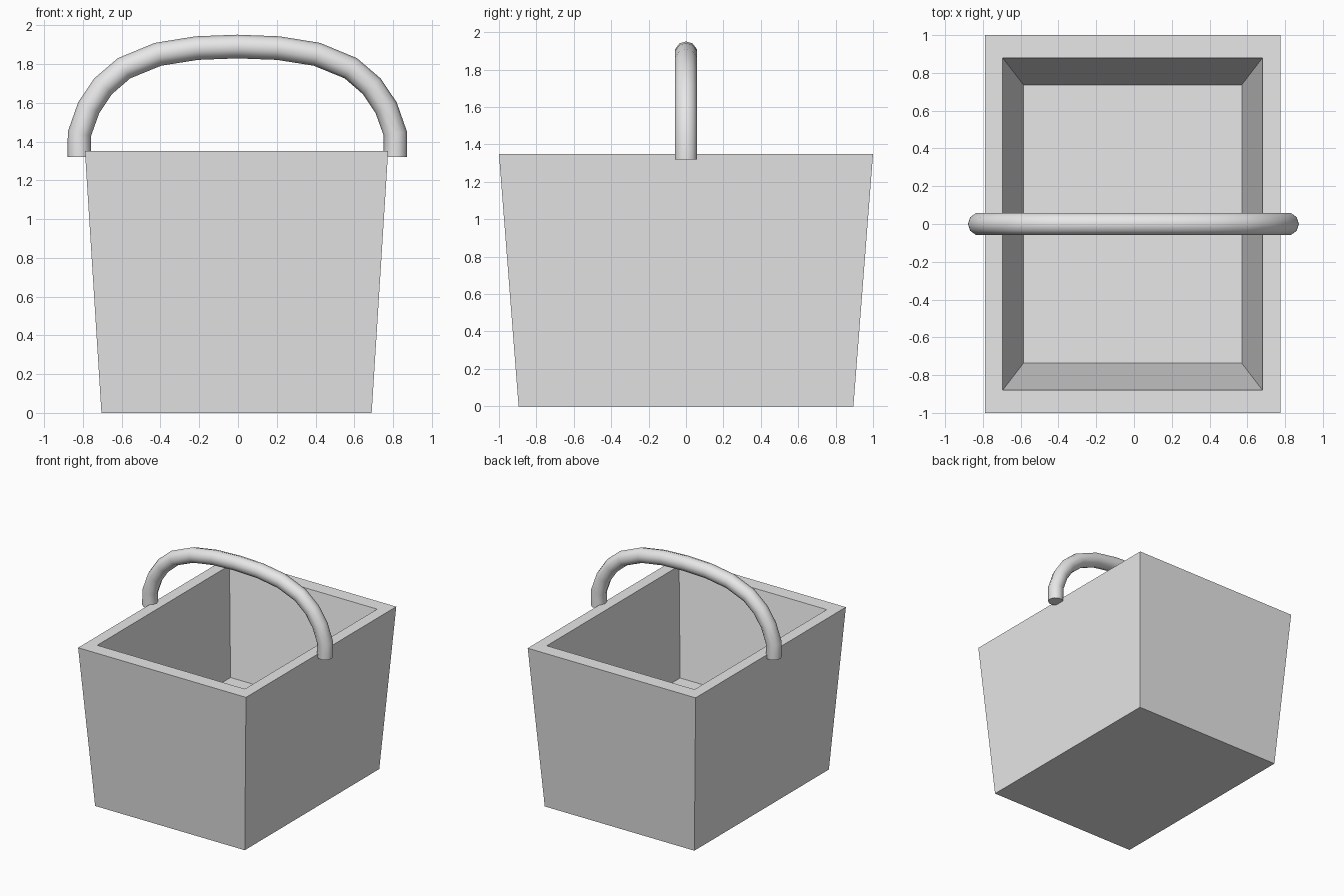
import bpy, bmesh, math

default = bpy.data.objects.get("Cube")
if default:
    bpy.data.objects.remove(default, do_unlink=True)

grey = bpy.data.materials.new("light grey")
grey.use_nodes = True
grey.diffuse_color = (0.8, 0.8, 0.8, 1)
grey.node_tree.nodes["Principled BSDF"].inputs["Base Color"].default_value = (0.8, 0.8, 0.8, 1)

# Tapered bucket: rectangular loops bridged from the base, over the rim, down to the raised floor
CENTRE_X = -0.0075
loops = [  # half width, half depth, height
    (0.697, 0.895, 0.0),
    (0.782, 1.0, 1.35),
    (0.688, 0.88, 1.35),
    (0.578, 0.737, 0.49),
]
bm = bmesh.new()
rings = [[bm.verts.new((CENTRE_X + sx * w, sy * d, z))
          for sx, sy in ((-1, -1), (1, -1), (1, 1), (-1, 1))] for w, d, z in loops]
for lower, upper in zip(rings, rings[1:]):
    for i in range(4):
        j = (i + 1) % 4
        bm.faces.new((lower[i], lower[j], upper[j], upper[i]))
bm.faces.new(rings[0][::-1])
bm.faces.new(rings[-1])
bmesh.ops.recalc_face_normals(bm, faces=bm.faces)
mesh = bpy.data.meshes.new("bucket")
bm.to_mesh(mesh)
bm.free()
mesh.materials.append(grey)
bucket = bpy.data.objects.new("bucket", mesh)
bpy.context.collection.objects.link(bucket)

# Arched handle: round tube along a mirrored half path
half = [(0.815, 1.32), (0.815, 1.44), (0.767, 1.575), (0.693, 1.685),
        (0.585, 1.778), (0.41, 1.85), (0.21, 1.882)]
path = [(-x, z) for x, z in half] + [(0, 1.89)] + half[::-1]
curve = bpy.data.curves.new("handle", "CURVE")
curve.dimensions = "3D"
curve.bevel_depth = 0.061
curve.bevel_resolution = 3
curve.use_fill_caps = True
spline = curve.splines.new("POLY")
spline.points.add(len(path) - 1)
for point, (x, z) in zip(spline.points, path):
    point.co = (x - 0.003, 0, z, 1)
curve.materials.append(grey)
handle = bpy.data.objects.new("handle", curve)
bpy.context.collection.objects.link(handle)

bpy.ops.object.select_all(action="DESELECT")
handle.select_set(True)
bpy.context.view_layer.objects.active = handle
bpy.ops.object.convert(target="MESH")
bpy.ops.object.shade_smooth_by_angle(angle=math.radians(40))
